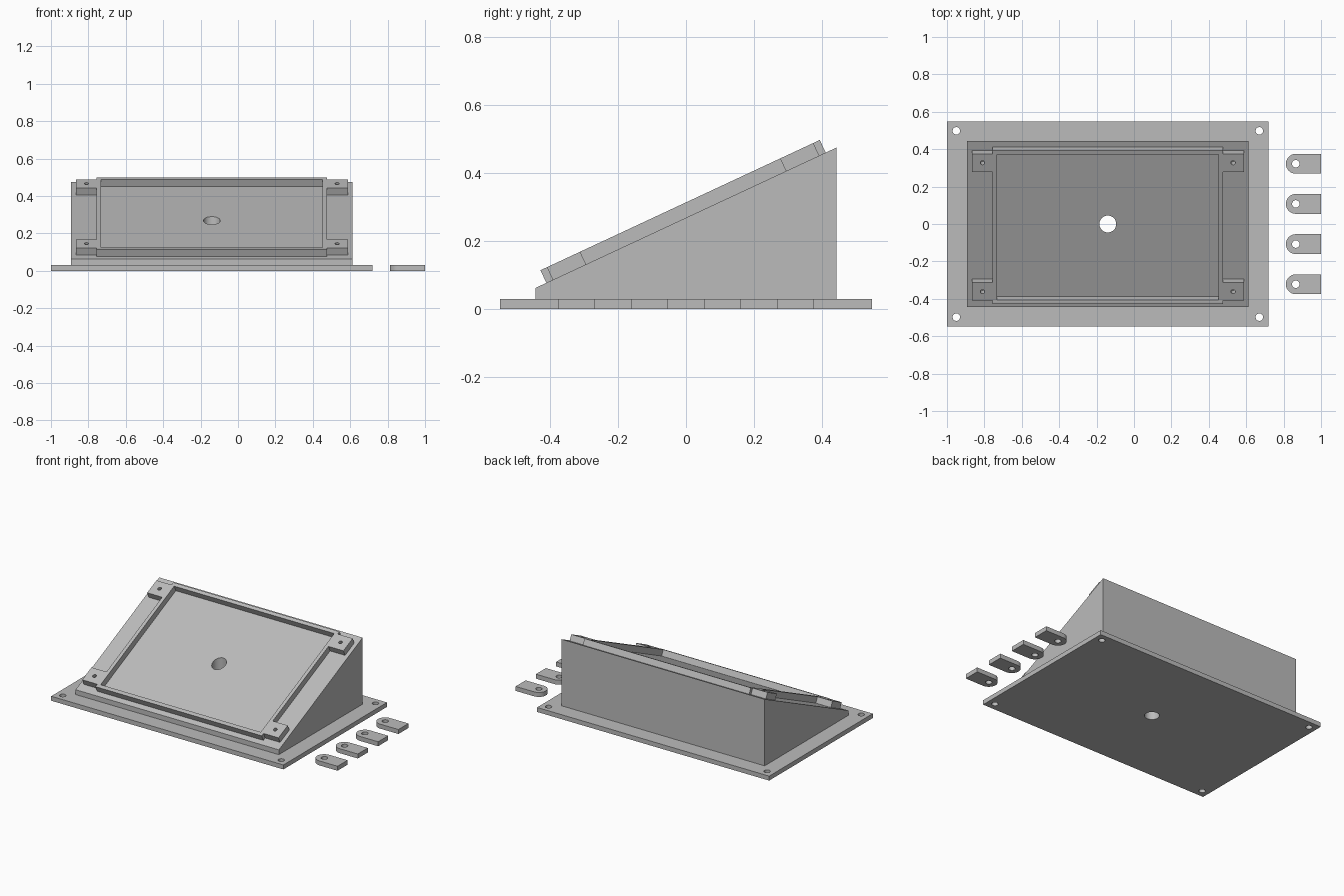
import bpy, bmesh, math
from mathutils import Matrix

cube = bpy.data.objects.get("Cube")
if cube:
    bpy.data.objects.remove(cube, do_unlink=True)

GREY = (0.50, 0.50, 0.50, 1)
grey = bpy.data.materials.new("plain grey")
grey.use_nodes = True
grey.diffuse_color = GREY
grey.node_tree.nodes["Principled BSDF"].inputs["Base Color"].default_value = GREY

CX = -0.14                    # centre of the stand, beside the loose tabs
PLATE = 0.03
TILT = math.radians(25)
MID_Z = 0.269                 # height of the slope at y = 0


def rect(hx, hy):
    return [(-hx, -hy), (hx, -hy), (hx, hy), (-hx, hy)]


def circle(x, y, r, n=32):
    return [(x + r * math.cos(math.tau * i / n), y + r * math.sin(math.tau * i / n))
            for i in range(n)]


def corners(hx, hy, r):
    return [circle(sx * hx, sy * hy, r) for sx in (-1, 1) for sy in (-1, 1)]


def slab(name, outlines, z0, z1, matrix, reshape=None):
    """Extrude a flat outline with holes from z0 to z1, then place it."""
    curve = bpy.data.curves.new(name, 'CURVE')
    curve.dimensions = '2D'
    curve.fill_mode = 'BOTH'
    curve.extrude = (z1 - z0) / 2
    for pts in outlines:
        spline = curve.splines.new('POLY')
        spline.points.add(len(pts) - 1)
        for p, (x, y) in zip(spline.points, pts):
            p.co = (x, y, 0, 1)
        spline.use_cyclic_u = True
    temp = bpy.data.objects.new(name + " outline", curve)
    bpy.context.collection.objects.link(temp)
    bpy.context.view_layer.update()
    mesh = bpy.data.meshes.new_from_object(
        temp.evaluated_get(bpy.context.evaluated_depsgraph_get()))
    bpy.data.objects.remove(temp, do_unlink=True)
    bpy.data.curves.remove(curve)

    bm = bmesh.new()
    bm.from_mesh(mesh)
    bmesh.ops.remove_doubles(bm, verts=bm.verts, dist=1e-5)
    for v in bm.verts:
        v.co.z += (z0 + z1) / 2
        if reshape and v.co.z > (z0 + z1) / 2:
            v.co.z = reshape(v.co)
    bmesh.ops.transform(bm, matrix=matrix, verts=bm.verts)
    bmesh.ops.recalc_face_normals(bm, faces=bm.faces)
    bm.to_mesh(mesh)
    bm.free()
    mesh.materials.clear()
    mesh.materials.append(grey)
    mesh.name = name
    obj = bpy.data.objects.new(name, mesh)
    bpy.context.collection.objects.link(obj)
    bpy.ops.object.select_all(action='DESELECT')
    obj.select_set(True)
    bpy.context.view_layer.objects.active = obj
    bpy.ops.object.shade_smooth_by_angle(angle=math.radians(30))
    return obj


centre = Matrix.Translation((CX, 0, 0))
bore = circle(0, 0, 0.045)

# Base plate with screw holes and the central cable hole
slab("base_plate", [rect(0.86, 0.548), bore] + corners(0.81, 0.498, 0.02),
     0, PLATE, centre)

# Wedge body: a block whose top is sheared to the slope
slab("wedge_body", [rect(0.753, 0.443), bore], PLATE, 0.1, centre,
     reshape=lambda co: MID_Z + co.y * math.tan(TILT))

# Tilted frame: a thin rim with four drilled ears
quarter = [(0.616, 0.454), (0.616, 0.433), (0.727, 0.433), (0.727, 0.325), (0.616, 0.325)]
right = [(x, -y) for x, y in reversed(quarter)]
right = right[::-1] + quarter[::-1]
outline = right + [(-x, -y) for x, y in right]
slab("tray_frame", [outline, rect(0.593, 0.429)] + corners(0.67, 0.38, 0.012),
     0, 0.041,
     Matrix.Translation((CX, 0, MID_Z)) @ Matrix.Rotation(TILT, 4, 'X'))

# Loose retaining tabs, rounded at the inner end
R = 0.053
tab = [(0.135, -R), (0.135, R)]
tab += [(R * math.cos(a), R * math.sin(a))
        for a in (math.pi * (0.5 + i / 16) for i in range(17))]
for i in range(4):
    slab(f"retaining_tab_{i + 1}", [tab, circle(0, 0, 0.02)], 0, PLATE,
         Matrix.Translation((0.865, 0.322 - 0.2147 * i, 0)))
